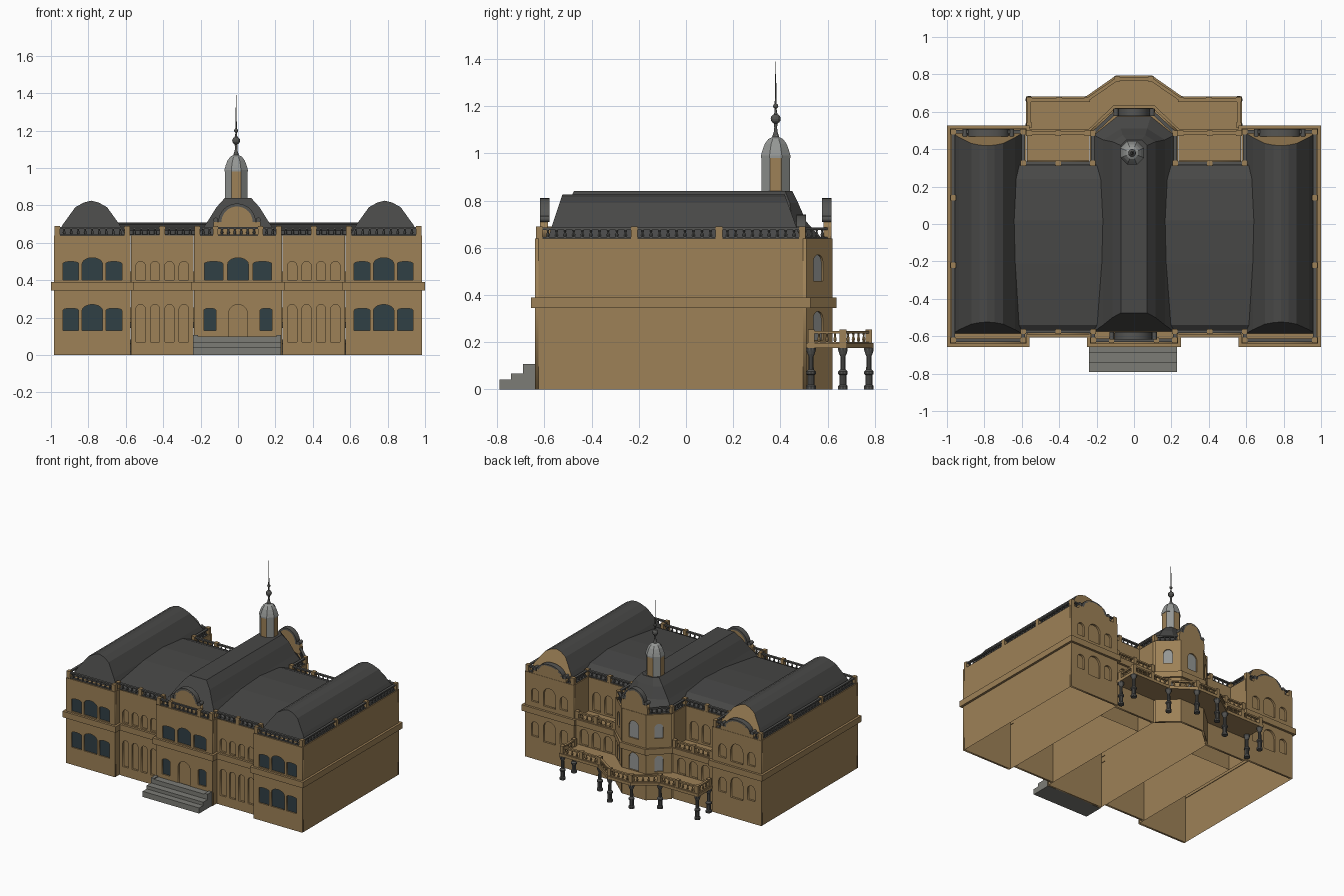
import bpy, bmesh, math
from mathutils import Vector, Matrix

if "Cube" in bpy.data.objects:
    bpy.data.objects.remove(bpy.data.objects["Cube"])

def material(name, c):
    m = bpy.data.materials.new(name)
    m.diffuse_color = (*c, 1)
    m.use_nodes = True
    m.node_tree.nodes["Principled BSDF"].inputs["Base Color"].default_value = m.diffuse_color
    return m

STONE = material("sandstone", (0.34, 0.22, 0.095))
ROOF = material("slate", (0.065, 0.065, 0.063))
GLASS = material("dark_glass", (0.03, 0.05, 0.06))
PALE = material("pale_glass", (0.3, 0.31, 0.3))
STEP = material("grey_stone", (0.2, 0.2, 0.18))
IRON = material("dark_stone", (0.09, 0.09, 0.085))

def finish(name, bm, mat):
    bmesh.ops.recalc_face_normals(bm, faces=bm.faces)
    me = bpy.data.meshes.new(name)
    bm.to_mesh(me)
    bm.free()
    me.materials.append(mat)
    ob = bpy.data.objects.new(name, me)
    bpy.context.collection.objects.link(ob)
    return ob

def loft(bm, loops, bottom=True, top=True):
    rows = [[bm.verts.new(p) for p in lp] for lp in loops]
    n = len(rows[0])
    for a, b in zip(rows, rows[1:]):
        for i in range(n):
            bm.faces.new((a[i], a[(i + 1) % n], b[(i + 1) % n], b[i]))
    if bottom:
        bm.faces.new(rows[0][::-1])
    if top:
        bm.faces.new(rows[-1])

def prism(bm, pts, z0, z1, bottom=True):
    loft(bm, [[(x, y, z) for x, y in pts] for z in (z0, z1)], bottom)

def box(bm, x0, x1, y0, y1, z0, z1, bottom=True):
    prism(bm, [(x0, y0), (x1, y0), (x1, y1), (x0, y1)], z0, z1, bottom)

def lathe(bm, prof, x, y, n=8, turn=0.0, z=0.0):
    angs = [turn + 2 * math.pi * i / n for i in range(n)]
    loft(bm, [[(x + r * math.cos(a), y + r * math.sin(a), z + h) for a in angs] for r, h in prof])

def mirror(half):
    return half + [(-x, y) for x, y in reversed(half)]

def arch(u, w, zb, zt, rise, n=10):
    t = [math.pi * i / n for i in range(n + 1)]
    return [(u - w / 2, zb), (u + w / 2, zb)] + [
        (u + w / 2 * math.cos(a), zt - rise + rise * math.sin(a)) for a in t]

def slab(name, outlines, x, y, ang, depth, mat):
    """Upright plate with holes; its face looks along -y turned by ang."""
    cu = bpy.data.curves.new(name, 'CURVE')
    cu.dimensions, cu.fill_mode, cu.extrude = '2D', 'BOTH', depth / 2
    for pts in outlines:
        sp = cu.splines.new('POLY')
        sp.points.add(len(pts) - 1)
        for p, (u, v) in zip(sp.points, pts):
            p.co = (u, v, 0, 1)
        sp.use_cyclic_u = True
    tmp = bpy.data.objects.new(name + "_curve", cu)
    bpy.context.collection.objects.link(tmp)
    dg = bpy.context.evaluated_depsgraph_get()
    me = bpy.data.meshes.new_from_object(tmp.evaluated_get(dg))
    bpy.data.objects.remove(tmp)
    me.materials.clear()
    me.materials.append(mat)
    M = Matrix.Translation((x, y, 0)) @ Matrix.Rotation(ang, 4, 'Z') @ Matrix.Rotation(math.pi / 2, 4, 'X')
    me.transform(M @ Matrix.Translation((0, 0, -depth / 2)))
    ob = bpy.data.objects.new(name, me)
    bpy.context.collection.objects.link(ob)
    return M

def facade(name, x, y, ang, width, z0, z1, openings, glass=None):
    w = width / 2
    M = slab(name, [[(-w, z0), (w, z0), (w, z1), (-w, z1)]] + [arch(*o) for o in openings],
             x, y, ang, 0.015, STONE)
    if glass:
        bm = bmesh.new()
        for o in openings:
            if o[1] != 0.1:  # doors stay stone coloured
                bm.faces.new([bm.verts.new(M @ Vector((u, v, -0.009))) for u, v in arch(*o)])
        finish(name + "_panes", bm, glass)

def balustrade(name, path, z, h, closed, mat, step=0.036):
    bars, posts = bmesh.new(), bmesh.new()
    for a, b in zip(path, path[1:] + path[:1] if closed else path[1:]):
        a, b = Vector(a), Vector(b)
        d = b - a
        n = Vector((d.y, -d.x)).normalized() * 0.009
        q = [a + n, b + n, b - n, a - n]
        prism(bars, q, z + h * 0.78, z + h)
        prism(bars, q, z, z + h * 0.12)
        k = max(1, round(d.length / step))
        for i in range(1, k):
            p = a + d * i / k
            lathe(bars, [(.004, 0), (.008, h * .35), (.004, h * .6), (.006, h * .8)], p.x, p.y, 6, 0, z)
    for x, y in path:
        box(posts, x - .014, x + .014, y - .014, y + .014, z, z + h * 1.12)
    finish(name + "_rails", bars, mat)
    finish(name + "_posts", posts, STONE)

# Wall shells, open underneath
bm = bmesh.new()
for s in (1, -1):
    box(bm, *sorted((s * .575, s * .983)), -.625, .495, 0, .64, False)
    box(bm, *sorted((s * .238, s * .572)), -.575, .325, 0, .64, False)
    box(bm, *sorted((s * .238, s * .572)), .325, .475, 0, .385, False)
prism(bm, mirror([(.235, -.625), (.235, .48), (.0945, .605)]), 0, .64, False)
finish("wall_shells", bm, STONE)

# Facades with arched openings
def triple(zb, zt, off, w=.085):
    return [(-off, w, zb, zt, .012), (0, .11, zb, zt + .02, .035), (off, w, zb, zt, .012)]

def row(n, pitch, w, zb, zt):
    return [((i - (n - 1) / 2) * pitch, w, zb, zt, w / 2) for i in range(n)]

PI = math.pi
for s, side in ((1, "right"), (-1, "left")):
    facade(side + "_wing_front", s * .779, -.64, 0, .408, 0, .64,
           triple(.13, .25, .115) + triple(.40, .50, .115), GLASS)
    facade(side + "_link_front", s * .405, -.59, 0, .336, 0, .64,
           row(4, .077, .05, .07, .27) + row(4, .077, .05, .40, .50))
    facade(side + "_wing_back", s * .779, .51, PI, .408, 0, .64,
           [(-.12, .06, .17, .28, .03), (0, .1, .15, .31, .05), (.12, .06, .17, .28, .03),
            (-.12, .06, .43, .53, .03), (0, .1, .42, .56, .05), (.12, .06, .43, .53, .03)])
    facade(side + "_link_back_lower", s * .405, .49, PI, .336, 0, .385, row(3, .1, .065, .2, .32))
    facade(side + "_link_back_upper", s * .405, .34, PI, .336, .385, .64, row(3, .1, .065, .4, .54))
    ang = math.atan2(.135, s * .12) + PI / 2
    facade(side + "_bay_diagonal", s * .1675, .56, ang, .18, 0, .64,
           [(0, .06, .21, .33, .03), (0, .06, .46, .57, .03)], PALE)
facade("centre_front", 0, -.64, 0, .47, 0, .64,
       [(-.15, .065, .13, .25, .012), (0, .1, .07, .27, .05), (.15, .065, .13, .25, .012)]
       + triple(.40, .50, .13, .1001), GLASS)
facade("bay_back", 0, .62, PI, .2, 0, .64, [(0, .08, .2, .33, .04), (0, .08, .44, .57, .04)], PALE)

# Belt course around the whole footprint
foot = mirror([(.235, -.64), (.235, -.59), (.575, -.59), (.575, -.64), (.983, -.64), (.983, .51),
               (.575, .51), (.575, .49), (.235, .49), (.1, .62)])
def offset(pts, o):
    out = []
    for i, p in enumerate(pts):
        p, a, b = Vector(p), Vector(pts[i - 1]), Vector(pts[(i + 1) % len(pts)])
        d, e = (p - a).normalized(), (b - p).normalized()
        m, n = Vector((d.y, -d.x)), Vector((e.y, -e.x))
        out.append(p + (m + n) * o / (1 + m.dot(n)))
    return out
inner, outer = offset(foot, -.004), offset(foot, .017)
bm = bmesh.new()
loft(bm, [[(p.x, p.y, z) for p in lp] for lp, z in ((inner, .345), (outer, .345), (outer, .39), (inner, .39))],
     False, False)
finish("belt_course", bm, STONE)

# Wing roofs: rounded gambrel with sloping ends, stone coloured at the back
gambrel = [(-.185, .64), (-.15, .70), (-.085, .79), (-.04, .815), (0, .825),
           (.04, .815), (.085, .79), (.15, .70), (.185, .64)]
for s, side in ((1, "right"), (-1, "left")):
    bm = bmesh.new()
    loft(bm, [[(s * .785 + x, -.585 + (z - .64) * .33, z) for x, z in gambrel],
              [(s * .785 + x, .485 - (z - .64) * .36, z) for x, z in gambrel]])
    ob = finish(side + "_wing_roof", bm, ROOF)
    ob.data.materials.append(STONE)
    for f in ob.data.polygons:
        if f.normal.y > .8:
            f.material_index = 1
    # Link roof between wing and centre
    bm = bmesh.new()
    prof = [(-.57, .64), (-.54, .665), (-.21, .70), (.02, .708), (.24, .692), (.31, .665), (.33, .64)]
    loft(bm, [[(s * x, y, z) for y, z in prof] for x in (.13, .68)])
    finish(side + "_link_roof", bm, ROOF)

# Centre roof with three-sided rear end
bm = bmesh.new()
levels = [(.64, .215, -.575, .475, .09, .575), (.71, .165, -.54, .45, .07, .51),
          (.79, .115, -.5, .44, .06, .475), (.84, .07, -.475, .42, .04, .45)]
loft(bm, [[(x, y, z) for x, y in mirror([(w, f), (w, b), (rw, rb)])] for z, w, f, b, rw, rb in levels])
finish("centre_roof", bm, ROOF)

# Curved pediments with dark rims and scrolls
def pediment(name, x, y, ang, rx, zs, rz):
    t = [PI * i / 16 for i in range(17)]
    top = [(rx * math.cos(a), zs + rz * math.sin(a)) for a in t]
    low = [(rx * .84 * math.cos(a), zs + rz * .84 * math.sin(a)) for a in reversed(t)]
    slab(name + "_rim", [top + low], x, y, ang, .04, IRON)
    M = slab(name, [[(-rx * 1.25, .64), (rx * 1.25, .64), (rx * 1.25, zs), (rx * .95, zs)]
                    + [(u * .95, zs + (v - zs) * .95) for u, v in top[1:-1]]
                    + [(-rx * .95, zs), (-rx * 1.25, zs)]], x, y, ang, .034, STONE)
    for u in (-1, 1):
        ring = [(u * rx * 1.14 + .013 * math.cos(a * 2), zs + .012 + .013 * math.sin(a * 2)) for a in t[:-1]]
        slab(name + "_scroll", [ring], x, y, ang, .04, IRON)
pediment("front_pediment", -.005, -.618, 0, .1, .71, .1)
pediment("back_pediment", 0, .617, PI, .085, .71, .1)
for s, side in ((1, "right"), (-1, "left")):
    pediment(side + "_wing_back_pediment", s * .779, .508, PI, .11, .665, .075)

# Roof, balcony and terrace balustrades
balustrade("roof_balustrade", mirror([(.12, -.622), (.218, -.622), (.218, -.575), (.405, -.575), (.592, -.575),
           (.592, -.622), (.967, -.622), (.967, -.22), (.967, .14), (.967, .493), (.592, .493), (.592, .325),
           (.405, .325), (.22, .325), (.22, .485), (.097, .6)]), .64, .045, True, IRON)
for s, side in ((1, "right"), (-1, "left")):
    balustrade(side + "_balcony", [(s * .25, .485), (s * .405, .485), (s * .56, .485)], .39, .05, False, STONE)
edge = [(.56, .53), (.56, .665), (.4, .665), (.25, .665), (.09, .775)]
balustrade("terrace_balustrade", mirror(edge), .195, .052, False, STONE)

# Terrace slab and columns
bm = bmesh.new()
prism(bm, mirror([(.578, .485), (.578, .683), (.255, .683), (.095, .795)]), .175, .197)
finish("terrace", bm, STONE)
bm = bmesh.new()
for x, y in mirror([p for p in edge if p[0] != .4]):
    lathe(bm, [(.021, 0), (.021, .015), (.015, .02), (.015, .06), (.021, .065), (.021, .075), (.012, .085),
               (.011, .14), (.016, .15), (.021, .165), (.021, .176)], x, y, 10)
finish("terrace_columns", bm, IRON)

# Front steps with side blocks
bm = bmesh.new()
for y, z0, z1 in ((-.79, 0, .042), (-.742, .042, .067), (-.69, .067, .1)):
    box(bm, -.24, .23, y, -.635, z0, z1)
for x in (-.24, .205):
    box(bm, x, x + .025, -.69, -.635, .1, .107)
finish("front_steps", bm, STEP)

# Lantern tower: octagonal drum, dome and finial
X, Y, T = -.01, .38, PI / 8
bm = bmesh.new()
lathe(bm, [(.065, .80), (.065, .985)], X, Y, 8, T)
drum = finish("lantern_drum", bm, PALE)
drum.data.materials.append(STONE)
for f in drum.data.polygons:
    if max(abs(f.normal.x), abs(f.normal.y)) > .95:
        f.material_index = 1
bm = bmesh.new()
lathe(bm, [(.068, .98), (.068, .99), (.06, 1.015), (.05, 1.04), (.034, 1.06), (.014, 1.07), (.014, 1.075)], X, Y, 8, T)
finish("lantern_dome", bm, PALE)
bm = bmesh.new()
ball = lambda r, z: [(r * math.sin(PI * i / 8), z - r * math.cos(PI * i / 8)) for i in range(1, 8)]
lathe(bm, [(.015, 1.07), (.008, 1.09), (.006, 1.11)] + ball(.021, 1.146) + [(.005, 1.175)] + ball(.011, 1.2)
      + [(.004, 1.22), (.003, 1.26), (.001, 1.39)], X, Y, 12)
finish("lantern_finial", bm, IRON)
